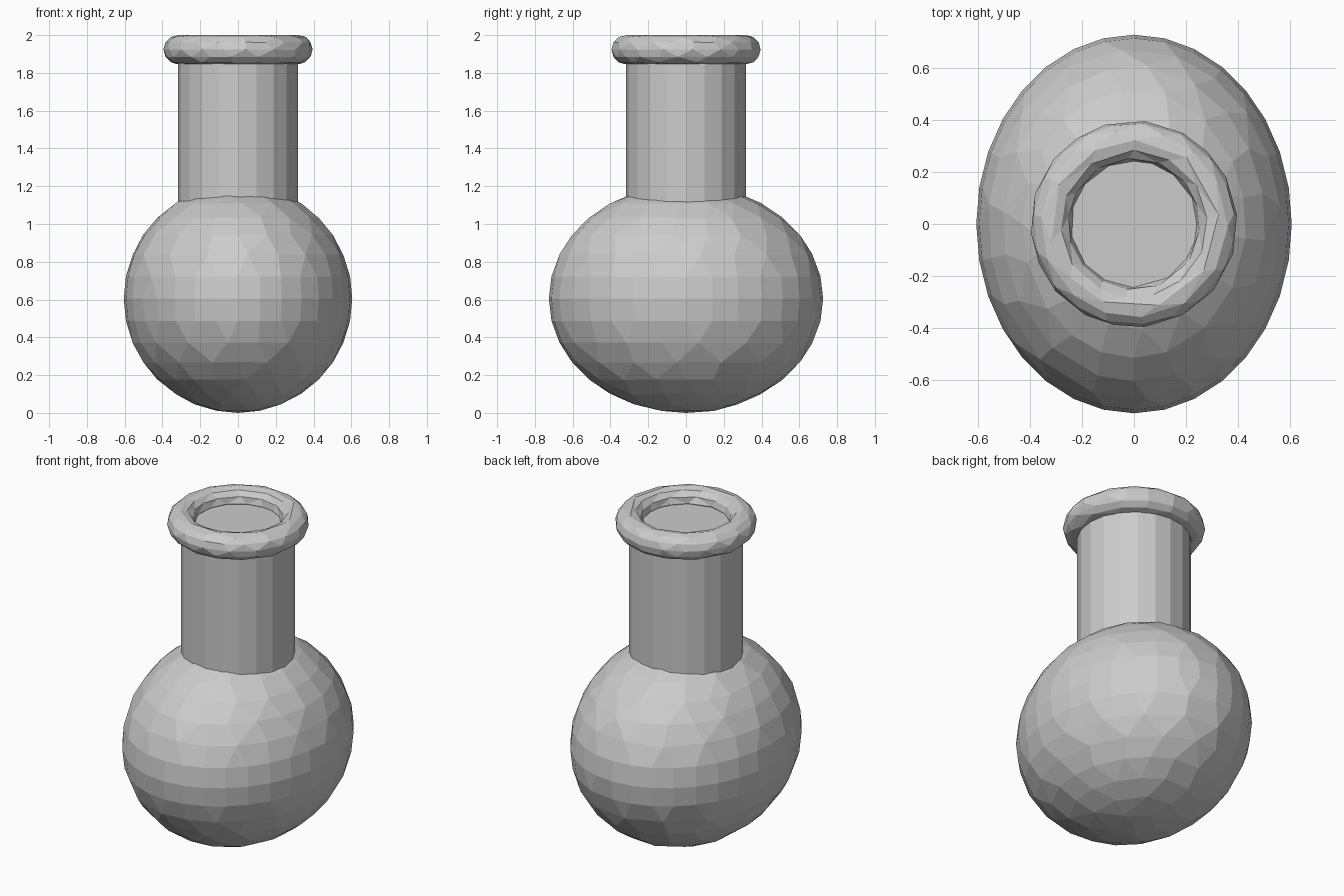
import bpy

if "Cube" in bpy.data.objects:
    bpy.data.objects.remove(bpy.data.objects["Cube"])


def facet(name, ratio):
    """Name the active part and thin its mesh into irregular flat facets."""
    obj = bpy.context.object
    obj.name = name
    mod = obj.modifiers.new("facets", "DECIMATE")
    mod.ratio = ratio
    return obj


# Round body, deeper than it is wide
bpy.ops.mesh.primitive_uv_sphere_add(segments=32, ring_count=16, radius=0.605, location=(0, 0, 0.605))
body = facet("body", 0.55)
body.scale = (1, 1.2, 1)

# Straight neck, closed just inside the lip
bpy.ops.mesh.primitive_cylinder_add(vertices=20, radius=0.318, depth=0.92, location=(0, 0, 1.46))
bpy.context.object.name = "neck"

# Rolled lip
bpy.ops.mesh.primitive_torus_add(major_segments=32, minor_segments=12, major_radius=0.318,
                                 minor_radius=0.077, location=(0, 0, 1.923))
facet("lip", 0.45)
